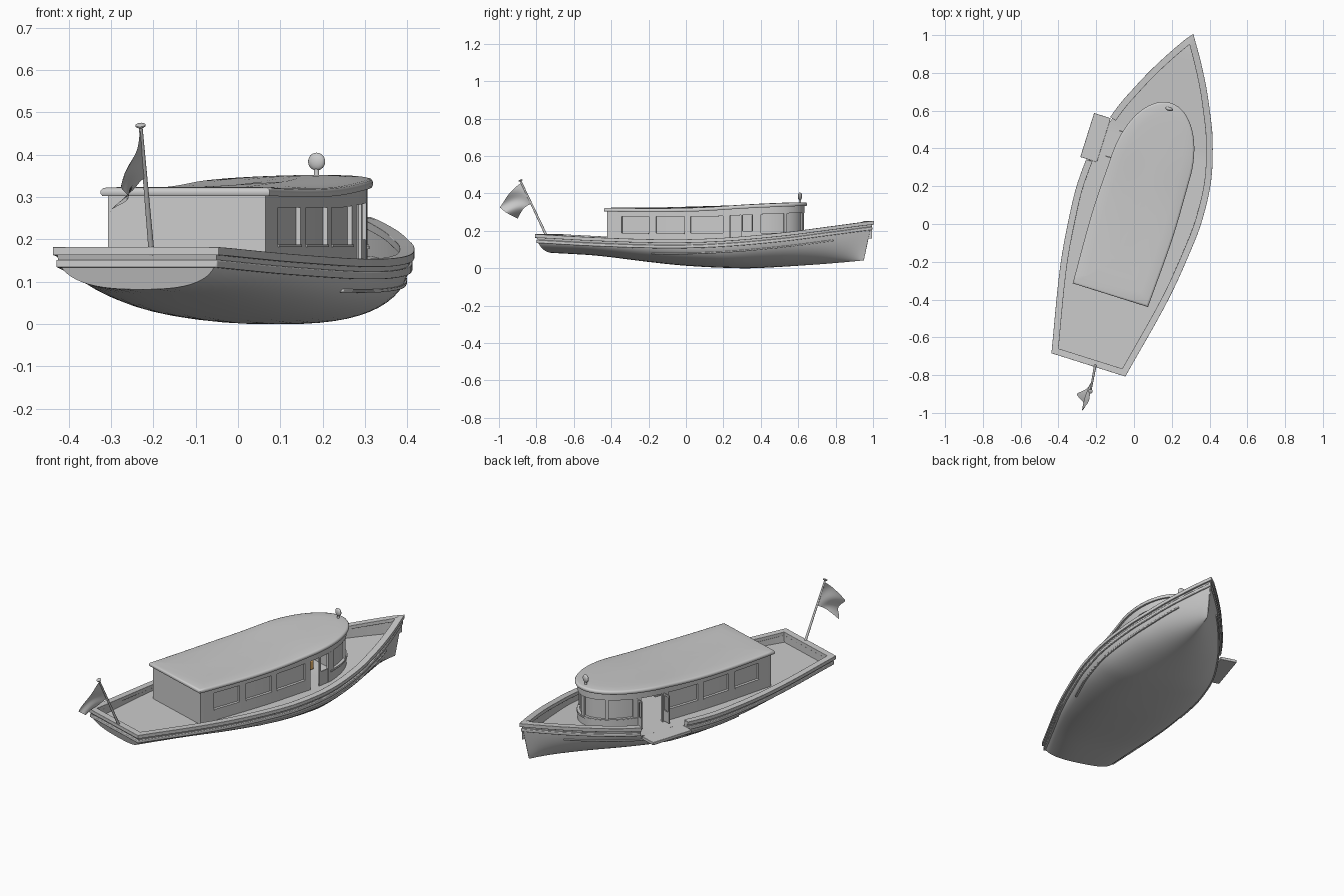
import bpy, bmesh, math
from mathutils import Vector, Matrix

if "Cube" in bpy.data.objects:
    bpy.data.objects.remove(bpy.data.objects["Cube"])

A = math.radians(17.5)          # heading of the boat, turned clockwise from +y
ROT = Matrix.Rotation(-A, 4, 'Z')
OFF = Vector((-0.006, 0, 0))    # local x = starboard, local y = forward

def add(name, verts, faces, bevel=0, color=None, angle=35):
    me = bpy.data.meshes.new(name)
    me.from_pydata([ROT @ (Vector(v) + OFF) for v in verts], [], faces)
    bm = bmesh.new(); bm.from_mesh(me)
    bmesh.ops.remove_doubles(bm, verts=bm.verts, dist=1e-5)
    bmesh.ops.recalc_face_normals(bm, faces=bm.faces)
    bm.to_mesh(me); bm.free()
    o = bpy.data.objects.new(name, me)
    bpy.context.collection.objects.link(o)
    if bevel:
        m = o.modifiers.new("bevel", 'BEVEL'); m.width = bevel; m.segments = 2
    if color:
        mat = bpy.data.materials.new(name); mat.diffuse_color = color
        me.materials.append(mat)
    bpy.ops.object.select_all(action='DESELECT')
    o.select_set(True); bpy.context.view_layer.objects.active = o
    bpy.ops.object.shade_smooth_by_angle(angle=math.radians(angle))
    return o

def clamp(v): return max(0.0, min(1.0, v))

def curve(*pts):
    """Smooth function through the given (s, value) pairs."""
    n = len(pts)
    def slope(i):
        a, b = pts[max(i-1, 0)], pts[min(i+1, n-1)]
        return (b[1]-a[1])/(b[0]-a[0])
    def f(s):
        s = max(pts[0][0], min(pts[-1][0], s))
        i = next(j for j in range(n-1) if s <= pts[j+1][0])
        (x0, y0), (x1, y1) = pts[i], pts[i+1]
        d = x1-x0; t = (s-x0)/d
        return (y0*(2*t**3-3*t*t+1) + slope(i)*d*(t**3-2*t*t+t)
                + y1*(3*t*t-2*t**3) + slope(i+1)*d*(t**3-t*t))
    return f

def bridge(rings, caps=True, loop=False):
    n = len(rings[0]); m = len(rings)
    faces = [(i*n+j, i*n+(j+1) % n, ((i+1) % m)*n+(j+1) % n, ((i+1) % m)*n+j)
             for i in range(m if loop else m-1) for j in range(n)]
    if caps and not loop:
        faces += [tuple(range(n)), tuple(range((m-1)*n, m*n))]
    return [v for r in rings for v in r], faces

def ribbon(name, pts, zlo, zhi, out, inn, side=1, loop=False, bevel=0):
    """Rectangular strip along a plan path; zlo / zhi are numbers or functions of s."""
    val = lambda z, s: z(s) if callable(z) else z
    P = [Vector(p) for p in pts]; n = len(P); rings = []
    for i, p in enumerate(P):
        a = P[i-1] if i or loop else p
        b = P[(i+1) % n] if i < n-1 or loop else p
        t1, t2 = (p-a), (b-p)
        t1 = t1 if t1.length > 0 else t2
        t2 = t2 if t2.length > 0 else t1
        n1 = Vector((t1.y, -t1.x)).normalized(); n2 = Vector((t2.y, -t2.x)).normalized()
        nn = (n1+n2).normalized(); nn /= max(nn.dot(n1), 0.6)
        o, q = p+nn*out, p+nn*inn
        lo, hi = val(zlo, p.y), val(zhi, p.y)
        rings.append([(side*o.x, o.y, lo), (side*o.x, o.y, hi), (side*q.x, q.y, hi), (side*q.x, q.y, lo)])
    return add(name, *bridge(rings, loop=loop), bevel=bevel)

def span(a, b, n): return [a+(b-a)*i/n for i in range(n+1)]

# ---- hull lines
STERN, BOW, G0, G1 = -0.775, 1.04, 0.25, 0.50
beam = curve((-.775, .198), (-.32, .292), (0, .33), (.15, .335), (.35, .316), (.56, .256),
             (.7, .195), (.8, .146), (.92, .078), (1.04, .002))
sheer = curve((-.775, .176), (-.4, .158), (0, .148), (.3, .156), (.6, .183), (.85, .218), (1.04, .247))
keel = curve((-.775, .082), (-.5, .068), (-.2, .034), (0, .014), (.25, .001), (.4, .001), (.7, .018), (1.04, .042))
deck = lambda s: .125 + .035*clamp((s-.45)/.5)

def depth(s, z): return clamp((sheer(s)-z)/(sheer(s)-keel(s)))
def hull_x(s, z):
    k = clamp((s-.3)/.7)
    c = depth(s, z)**(1/(.75+.2*k))
    return beam(s)*math.sqrt(max(0, 1-c*c))**(.75+.6*k)
def rake(s, z):
    f = depth(s, z)
    return s - .045*f*clamp((s-.7)/.34)**2 + .03*f*f*clamp((-.6-s)/.18)

# hull with bulwark, deck and the boarding gap in the port bulwark
stations = sorted(span(STERN, BOW, 56) + [-.751, -.7505, G0, G0+.0005, G1-.0005, G1])
rings = []
for s in stations:
    halves = []
    for side in (1, -1):
        d = sheer(s) if s < -.7507 else deck(s)
        top = d if side < 0 and G0 < s < G1 else sheer(s)
        half = []
        for j in range(15):
            c = math.cos(j/14*math.pi/2)**.8
            z = min(top, sheer(s)-(sheer(s)-keel(s))*c)
            half.append((side*hull_x(s, z), rake(s, z), z))
        w1 = max(0, hull_x(s, top)-.022)
        w2 = max(0, min(w1, hull_x(s, d)-.012))
        half += [(side*w1, s, top), (side*w2, s, d)]
        halves.append(half)
    rings.append(halves[0] + halves[1][:0:-1])
add("hull", *bridge(rings), angle=40)

# gunwale cap and rub rails running round the whole hull
def rail(name, dz0, dz1, out, inn, g0, g1):
    zm = lambda s: sheer(s)+(dz0+dz1)/2
    pt = lambda side, s: (side*hull_x(s, zm(s)), rake(s, zm(s)))
    pts = [pt(-1, s) for s in span(g0, STERN, 24)] + [pt(1, s) for s in span(STERN, BOW, 44)]
    pts += [pt(-1, s) for s in span(BOW-.03, g1, 16)]
    ribbon(name, pts, lambda s: sheer(s)+dz0, lambda s: sheer(s)+dz1, out, inn, bevel=.003)
rail("gunwale_cap", -.013, .006, .009, -.026, G0, G1)
rail("rub_rail", -.042, -.024, .007, -.012, G0, G1)
for side in (1, -1):
    zs = lambda s: sheer(s)-.07
    ribbon("side_strake", [(hull_x(s, zs(s)), rake(s, zs(s))) for s in span(-.1, .86, 30)],
           lambda s: zs(s)-.004, lambda s: zs(s)+.004, .006, -.008, side, bevel=.002)

# ---- cabin plan: straight sides with an elliptical nose
C, R, REAR = .30, .37, -.397
width = curve((-.4, .209), (0, .224), (.3, .217))
roof_z = curve((-.4, .320), (-.1, .317), (.15, .322), (.4, .337), (.67, .350))
def plan(u, inset=0):
    if u <= C:
        return (width(u)-inset, max(u, REAR+inset))
    th = (u-C)/R*math.pi/2
    return ((width(C)-inset)*math.cos(th), C+(R-inset)*math.sin(th))

# roof: stacked insets of the plan with a rolled edge and slight crown
us = span(REAR, C, 16) + span(C, C+R, 16)[1:]
rings = []
for inset, dz in ((.19, -.014), (.014, -.016), (.003, -.017), (0, -.012), (0, -.005), (.004, .001),
                  (.012, .003), (.06, .005), (.12, .006), (.19, .006)):
    ps = [plan(u, inset) for u in us]
    rings.append([(x, y, roof_z(y)+dz) for x, y in ps] + [(-x, y, roof_z(y)+dz) for x, y in ps[-2::-1]])
add("cabin_roof", *bridge(rings), angle=50)

# walls built from bands, posts, recessed panes
INS, SILL, HEAD = .014, .187, .276
base = lambda s: deck(s)-.004
top = lambda s: roof_z(s)-.012
head = lambda s: HEAD + .018*clamp((s-.2)/.4)
path = lambda a, b: [plan(u, INS) for u in span(a, b, max(2, int((b-a)/.02)))]
DOOR = (.305, .388)
windows = [(-.30, -.145), (-.105, .055), (.09, .27), (.42, .52), (.535, .658)]
for side in (1, -1):
    for a, b in ((REAR, DOOR[0]), (DOOR[1], C+R)):
        ribbon("cabin_wall_lower", path(a, b), base, SILL, 0, -.014, side)
    ribbon("cabin_wall_upper", path(REAR, C+R), head, top, 0, -.014, side)
    edges = [REAR] + [e for w in sorted(windows + [DOOR]) for e in w] + [C+R]
    for a, b in zip(edges[::2], edges[1::2]):
        ribbon("window_post", path(a, b), SILL, head, 0, -.014, side)
    for a, b in windows:
        ribbon("window_pane", path(a, b), SILL, head, -.011, -.014, side)
        ribbon("window_sill", path(a, b), SILL-.005, SILL+.001, .004, -.012, side)
    ribbon("nose_band", path(.40, C+R), SILL-.010, SILL-.003, .005, -.005, side)
back_y = REAR+INS
ribbon("cabin_back_wall", [(-width(REAR)+INS, back_y), (width(REAR)-INS, back_y)], base, top, 0, -.014)

def box(name, x, y, z, bevel=0, color=None):
    ring = lambda h: [(x[0], y[0], h), (x[1], y[0], h), (x[1], y[1], h), (x[0], y[1], h)]
    return add(name, *bridge([ring(z[0]), ring(z[1])]), bevel=bevel, color=color)

# starboard sliding door half shut, port door leaves swung outwards
ribbon("starboard_door_panel", path(.345, DOOR[1]), base, .20, -.003, -.010)
ribbon("starboard_door_stile", path(.345, .352), .20, head, -.003, -.010)
for y, w in ((.295, .045), (.445, .03)):
    x0 = -width(.3)+.016 + (.014 if y > .4 else 0)
    box("port_door_panel", (x0-w, x0), (y, y+.006), (.13, .19))
    for xs in ((x0-w, x0-w+.007), (x0-.007, x0)):
        box("port_door_stile", xs, (y, y+.006), (.19, .28))
    box("port_door_top", (x0-w, x0), (y, y+.006), (.272, .282))

# boarding platform
box("boarding_platform", (-.372, -.28), (G0+.003, G1-.003), (.112, .128), bevel=.002)

# interior benches and helm
for x in (-.11, .11):
    for y in span(-.3, .1, 3):
        box("bench_seat", (x-.06, x+.06), (y, y+.06), (.125, .165), bevel=.005)
        box("bench_back", (x-.06, x+.06), (y-.012, y+.004), (.125, .215), bevel=.004)
box("helm_console", (-.09, .09), (.53, .58), (.125, .20), bevel=.004)
box("helm_seat", (-.03, .03), (.40, .46), (.13, .18), bevel=.005, color=(.8, .45, .15, 1))

# ---- turned parts: lamp, flag pole
def turned(name, start, end, profile, n=16, flat=1.0):
    a, b = Vector(start), Vector(end)
    ax = (b-a).normalized(); e1 = ax.cross(Vector((0, 1, 0))).normalized(); e2 = ax.cross(e1)
    rings = [[a+(b-a)*t + e1*r*math.cos(2*math.pi*i/n) + e2*r*flat*math.sin(2*math.pi*i/n)
              for i in range(n)] for t, r in profile]
    return add(name, *bridge(rings))
turned("roof_lamp", (0, .637, .363), (0, .637, .405),
       [((1-math.cos(t))/2, .021*math.sin(t)+.0002) for t in span(0, math.pi, 12)], flat=.5)
turned("lamp_stalk", (0, .637, .345), (0, .637, .372), [(0, .009), (.3, .006), (1, .006)])

def local(x, y, z): return ROT.inverted() @ Vector((x, y, z)) - OFF
foot, tip = local(-.204, -.742, .165), local(-.23, -.884, .466)
turned("flag_pole", foot, tip, [(0, .007), (1, .0045)], 12)
turned("pole_cap", tip, local(-.2306, -.887, .473), [(0, .009), (.3, .012), (.7, .012), (1, .007)])

# flag: draped sheet with folds growing toward the free edge
a, b, c, d = (local(*p) for p in ((-.23, -.88, .458), (-.22, -.83, .345), (-.262, -1.0, .325), (-.288, -.905, .265)))
N = 16; verts = []
for i in range(N+1):
    for j in range(N+1):
        u, v = i/N, j/N
        p = (a*(1-v)+b*v)*(1-u) + (c*(1-v)+d*v)*u
        fold = .016*u*math.sin(u*5+v*6)
        verts.append(p + Vector((fold, 0, .012*math.sin(math.pi*u))))
faces = [(i*(N+1)+j, i*(N+1)+j+1, (i+1)*(N+1)+j+1, (i+1)*(N+1)+j) for i in range(N) for j in range(N)]
add("flag", verts, faces, angle=60)

for m in bpy.data.materials:
    if m.users and not m.is_grease_pencil:
        m.use_nodes = True
        m.node_tree.nodes["Principled BSDF"].inputs["Base Color"].default_value = m.diffuse_color
